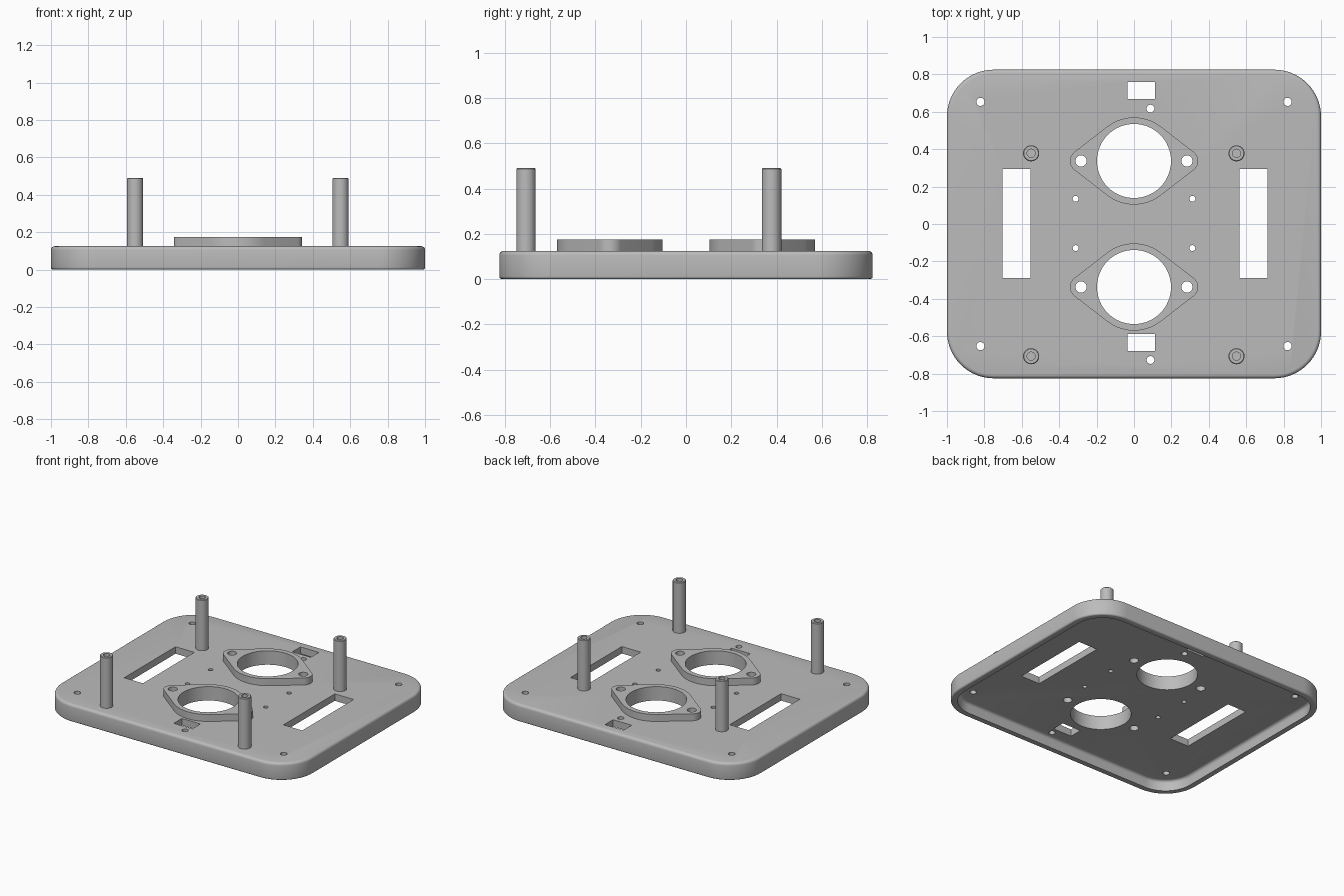
import bpy, bmesh
from math import sin, cos, pi, acos, radians

if "Cube" in bpy.data.objects:
    bpy.data.objects.remove(bpy.data.objects["Cube"], do_unlink=True)

grey = bpy.data.materials.new("plain grey")
grey.use_nodes = True
COLOUR = (0.5, 0.5, 0.5, 1)
grey.diffuse_color = COLOUR
grey.node_tree.nodes["Principled BSDF"].inputs["Base Color"].default_value = COLOUR

HX, HY, CORNER = 1.0, 0.825, 0.25
TOP, FLOOR, WALL = 0.125, 0.075, 0.045
FLANGE_TOP, POST_TOP = 0.175, 0.49


def arc(x, y, r, a0, a1, n):
    return [(x + r * cos(a0 + (a1 - a0) * i / n),
             y + r * sin(a0 + (a1 - a0) * i / n)) for i in range(n + 1)]


def circle(x, y, r, n=32):
    return arc(x, y, r, 0, 2 * pi, n)[:-1]


def rectangle(x0, x1, y0, y1):
    return [(x0, y0), (x1, y0), (x1, y1), (x0, y1)]


def rounded_plate(inset):
    pts = []
    for k, (sx, sy) in enumerate([(1, 1), (-1, 1), (-1, -1), (1, -1)]):
        pts += arc(sx * (HX - CORNER), sy * (HY - CORNER), CORNER - inset,
                   k * pi / 2, (k + 1) * pi / 2, 16)
    return pts


def loft(bm, rings):
    """Join stacked (outline, z) rings into a closed solid."""
    rows = [[bm.verts.new((x, y, z)) for x, y in pts] for pts, z in rings]
    for a, b in zip(rows, rows[1:]):
        for i in range(len(a)):
            j = (i + 1) % len(a)
            bm.faces.new((a[i], a[j], b[j], b[i]))
    bm.faces.new(rows[0][::-1])
    bm.faces.new(rows[-1])


def make(name, solids):
    bm = bmesh.new()
    for rings in solids:
        loft(bm, rings)
    bmesh.ops.recalc_face_normals(bm, faces=bm.faces)
    mesh = bpy.data.meshes.new(name)
    bm.to_mesh(mesh)
    bm.free()
    mesh.materials.append(grey)
    ob = bpy.data.objects.new(name, mesh)
    bpy.context.collection.objects.link(ob)
    return ob


# Base tray: filleted outside, hollow underneath
def fillet(inset, z, r, start, sign):
    return [(rounded_plate(inset + sign * r * (1 - cos(a))), z + r * sin(a))
            for a in (start * k * pi / 8 for k in range(5))]


cavity = fillet(WALL, FLOOR - 0.02, 0.02, 1, 1)[::-1]
bottom = fillet(0, 0.012, 0.012, -1, 1)[::-1]
top = fillet(0, TOP - 0.02, 0.02, 1, 1)
tray = make("base_tray", [cavity + [(rounded_plate(WALL), 0)] + bottom + top])

# Two diamond shaped flanges around the large openings
FLANGE_Y, SCREW_X = 0.337, 0.283
R, r = 0.233, 0.06
t = acos((R - r) / SCREW_X)


def flange_outline(y):
    return (arc(SCREW_X, y, r, -t, t, 14) + arc(0, y, R, t, pi - t, 20)
            + arc(-SCREW_X, y, r, pi - t, pi + t, 14)
            + arc(0, y, R, pi + t, 2 * pi - t, 20))


flanges = [make(n, [[(flange_outline(y), TOP - 0.005), (flange_outline(y), FLANGE_TOP)]])
           for n, y in (("back_flange", FLANGE_Y), ("front_flange", -FLANGE_Y))]

# Openings: round bores, screw holes, slots and small windows
holes = []
for s in (1, -1):
    holes.append(circle(0, s * FLANGE_Y, 0.198, 64))
    for sx in (1, -1):
        holes.append(circle(sx * SCREW_X, s * FLANGE_Y, 0.03))
        holes.append(circle(sx * 0.312, 0.003 + s * 0.132, 0.016, 20))
        holes.append(circle(sx * 0.821, s * 0.653, 0.022, 24))
for y in (0.617, -0.727):
    holes.append(circle(0.088, y, 0.021, 24))
for x in (-0.703, 0.564):
    holes.append(rectangle(x, x + 0.15, -0.29, 0.294))
for y in (0.667, -0.68):
    holes.append(rectangle(-0.035, 0.113, y, y + 0.092))
cutter = make("opening_cutter", [[(h, -0.1), (h, 0.3)] for h in holes])
cutter.hide_render = True

for ob in [tray] + flanges:
    mod = ob.modifiers.new("openings", "BOOLEAN")
    mod.operation, mod.solver, mod.object = "DIFFERENCE", "EXACT", cutter
bpy.context.view_layer.update()
graph = bpy.context.evaluated_depsgraph_get()
for ob in [tray] + flanges:
    mesh = bpy.data.meshes.new_from_object(ob.evaluated_get(graph))
    ob.modifiers.clear()
    ob.data = mesh
bpy.data.objects.remove(cutter, do_unlink=True)

# Four hollow standoff posts
posts = []
for side, x in (("left", 0.548), ("right", -0.55)):
    for end, y in (("back", 0.378), ("front", -0.707)):
        outer, inner = circle(x, y, 0.043), circle(x, y, 0.022)
        posts.append(make(f"{end}_{side}_post", [[
            (outer, TOP - 0.005), (outer, POST_TOP - 0.004),
            (circle(x, y, 0.039), POST_TOP), (inner, POST_TOP), (inner, TOP + 0.01)]]))

# Smooth round walls, keep edges sharp
bpy.ops.object.select_all(action="DESELECT")
for ob in [tray] + flanges + posts:
    ob.select_set(True)
bpy.context.view_layer.objects.active = tray
bpy.ops.object.shade_smooth_by_angle(angle=radians(30))
